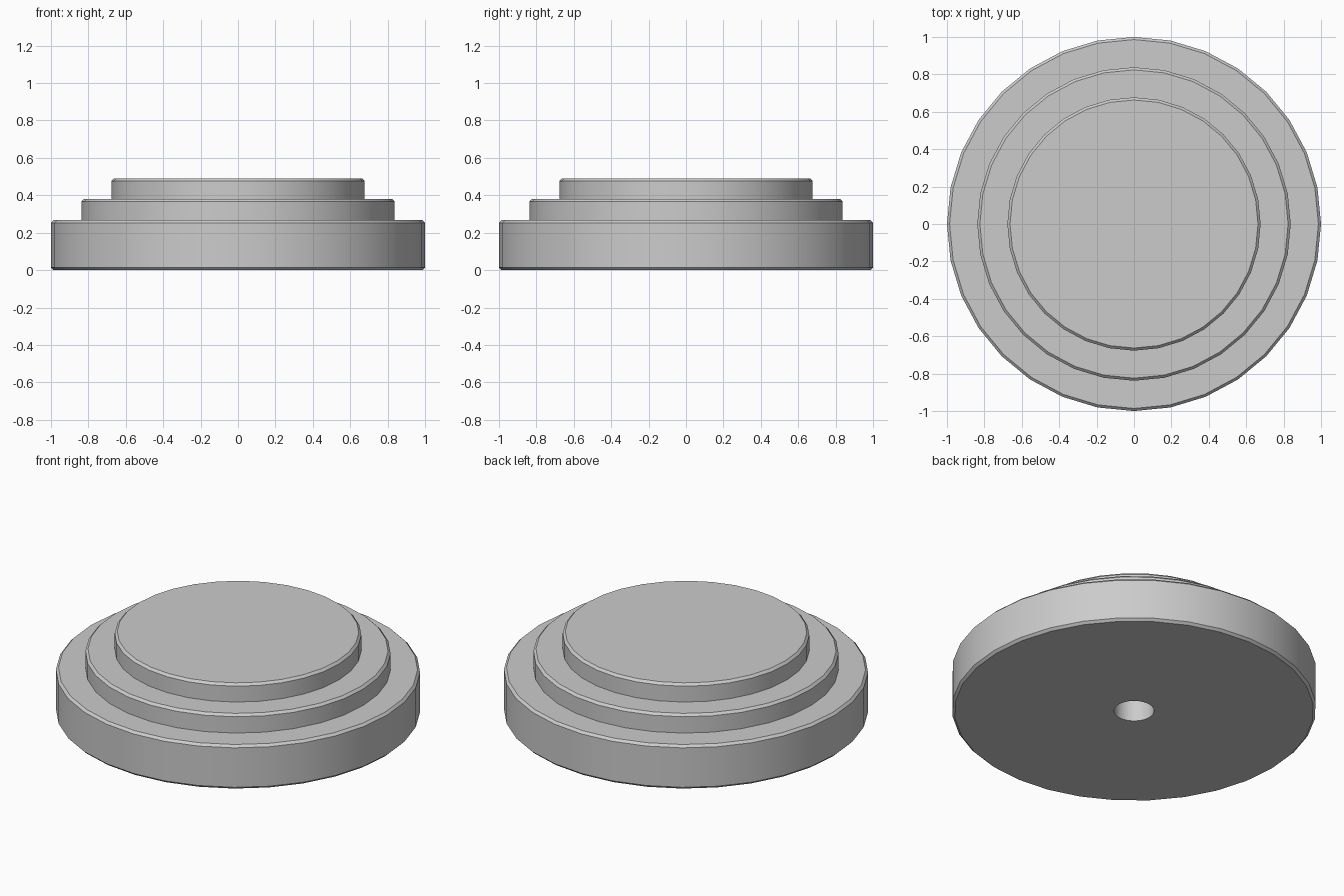
import bpy, bmesh
from math import radians
from mathutils import Matrix, Vector

if "Cube" in bpy.data.objects:
    bpy.data.objects.remove(bpy.data.objects["Cube"])

SIDES = 32
C = 0.014                    # chamfer size
HOLE_R, HOLE_DEPTH = 0.11, 0.26
TIERS = [(1.0, 0.267), (0.838, 0.38), (0.677, 0.49)]   # radius, top height

# Half profile: blind hole, chamfered bottom, then the stepped tiers
profile = [(0, HOLE_DEPTH), (HOLE_R, HOLE_DEPTH), (HOLE_R, 0), (1 - C, 0), (1, C)]
base = None
for r, top in TIERS:
    if base is not None:
        profile.append((r, base))
    profile += [(r, top - C), (r - C, top)]
    base = top
profile.append((0, base))

# Revolve the profile around z
bm = bmesh.new()
verts = [bm.verts.new((r, 0, z)) for r, z in profile]
edges = [bm.edges.new(pair) for pair in zip(verts, verts[1:])]
bmesh.ops.spin(bm, geom=verts + edges, cent=(0, 0, 0), axis=(0, 0, 1),
               angle=radians(360), steps=SIDES, use_merge=True)
bmesh.ops.remove_doubles(bm, verts=bm.verts, dist=1e-4)
bmesh.ops.recalc_face_normals(bm, faces=bm.faces)

mesh = bpy.data.meshes.new("stepped_base")
bm.to_mesh(mesh)
bm.free()
stepped_base = bpy.data.objects.new("stepped_base", mesh)
bpy.context.collection.objects.link(stepped_base)

# Smooth walls, crisp chamfers
bpy.context.view_layer.objects.active = stepped_base
stepped_base.select_set(True)
bpy.ops.object.shade_smooth_by_angle(angle=radians(30))
